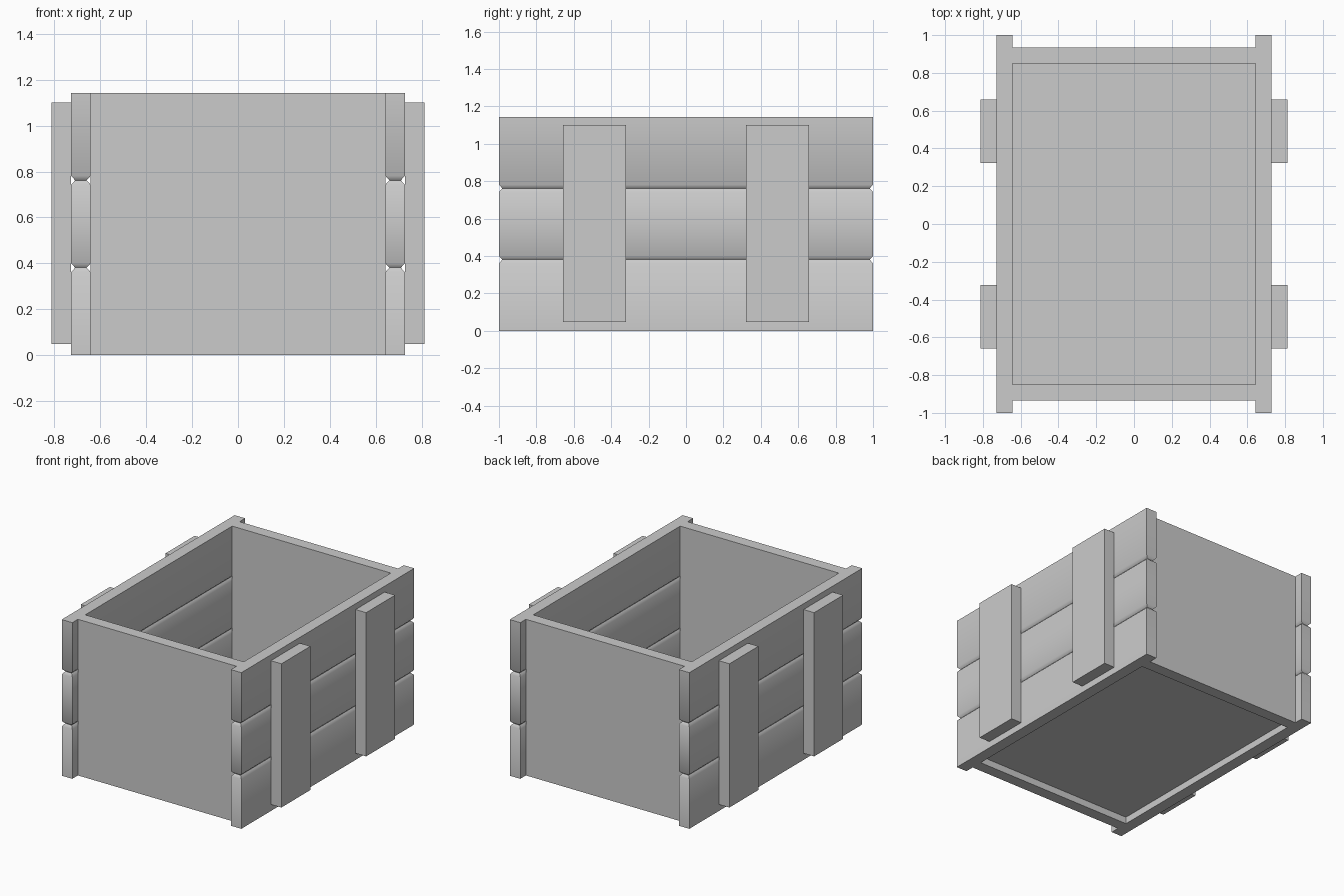
import bpy, bmesh, math

if "Cube" in bpy.data.objects:
    bpy.data.objects.remove(bpy.data.objects["Cube"])

H = 1.143           # crate height
X_IN, X_OUT = 0.642, 0.727
Y_IN, Y_OUT = 0.85, 0.935


def finish(name, bm):
    bmesh.ops.recalc_face_normals(bm, faces=bm.faces)
    mesh = bpy.data.meshes.new(name)
    bm.to_mesh(mesh)
    bm.free()
    obj = bpy.data.objects.new(name, mesh)
    bpy.context.collection.objects.link(obj)
    return obj


def box(name, x, y, z):
    bm = bmesh.new()
    bmesh.ops.create_cube(bm, size=1)
    for v in bm.verts:
        for i, (lo, hi) in enumerate((x, y, z)):
            v.co[i] = hi if v.co[i] > 0 else lo
    return finish(name, bm)


def span(sign, lo, hi):
    return tuple(sorted((sign * lo, sign * hi)))


def plank_wall(name, sign):
    """Wall of three boards: stacked rings pinched in at each joint."""
    g, d = 0.019, 0.018
    levels = [(0, 0)]
    for joint in (H / 3, 2 * H / 3):
        levels += [(joint - g, 0), (joint, d), (joint + g, 0)]
    levels.append((H, 0))
    x0, x1 = span(sign, X_IN, X_OUT)
    bm = bmesh.new()
    rings = []
    for z, i in levels:
        corners = [(x0 + i, -1 + i), (x1 - i, -1 + i), (x1 - i, 1 - i), (x0 + i, 1 - i)]
        rings.append([bm.verts.new((x, y, z)) for x, y in corners])
    for a, b in zip(rings, rings[1:]):
        for k in range(4):
            n = (k + 1) % 4
            bm.faces.new((a[k], a[n], b[n], b[k]))
    bm.faces.new(rings[0][::-1])
    bm.faces.new(rings[-1])
    obj = finish(name, bm)
    bpy.ops.object.select_all(action='DESELECT')
    obj.select_set(True)
    bpy.context.view_layer.objects.active = obj
    bpy.ops.object.shade_smooth_by_angle(angle=math.radians(60))


# Long plank walls with two upright battens each
for side, s in (("right", 1), ("left", -1)):
    plank_wall(f"{side}_plank_wall", s)
    for end, e in (("back", 1), ("front", -1)):
        box(f"{side}_{end}_batten", span(s, X_OUT, 0.812), span(e, 0.322, 0.658), (0.048, 1.10))

# Plain end panels
for end, e in (("back", 1), ("front", -1)):
    box(f"{end}_panel", (-X_IN, X_IN), span(e, Y_IN, Y_OUT), (0, H))

# Raised floor
box("floor", (-X_IN, X_IN), (-Y_IN, Y_IN), (0.05, 0.13))
